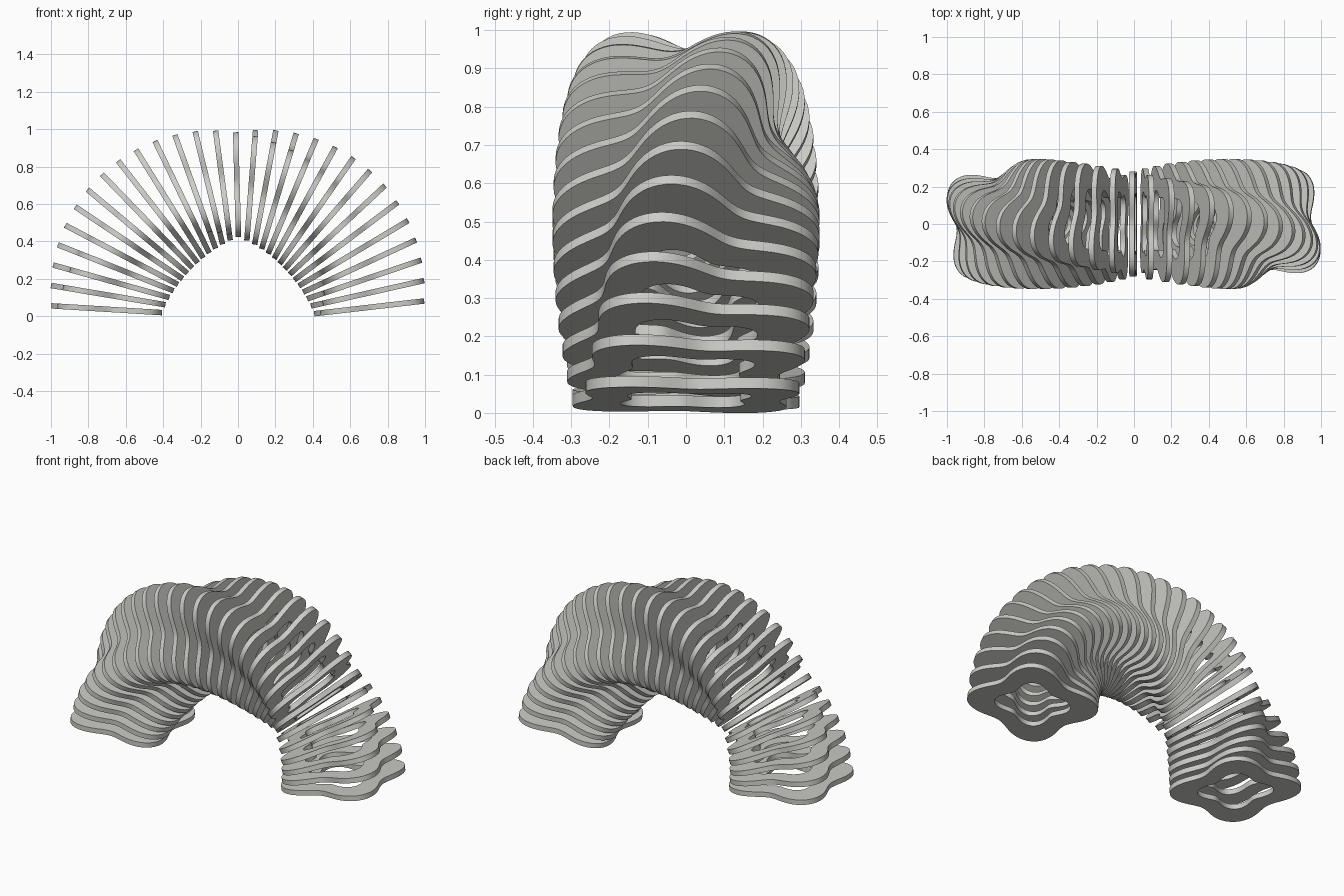
import bpy, bmesh, math
from mathutils import Matrix, Vector

if "Cube" in bpy.data.objects:
    bpy.data.objects.remove(bpy.data.objects["Cube"])

COUNT = 29          # plates along the arch
ARCH_R = 0.703      # radius of the arch centre line
THICK = 0.029       # plate thickness
SEGS = 128          # points around each outline
HOLE = 0.58         # hole size relative to the outline

mat = bpy.data.materials.new("light_grey")
mat.diffuse_color = (0.60, 0.60, 0.57, 1.0)
mat.use_nodes = True
mat.node_tree.nodes["Principled BSDF"].inputs["Base Color"].default_value = mat.diffuse_color


def outline(scale):
    """Rounded square with slightly hollow sides, corners on the diagonals."""
    pts = []
    for i in range(SEGS):
        a = 2 * math.pi * i / SEGS
        r = scale * (0.298 - 0.051 * math.cos(4 * a))
        pts.append((r * math.cos(a), r * math.sin(a)))
    return pts


# One frame-shaped plate, shared by the whole arch
bm = bmesh.new()
rings = []
for scale, z in ((1, -0.5), (1, 0.5), (HOLE, 0.5), (HOLE, -0.5)):
    rings.append([bm.verts.new((x, y, z * THICK)) for x, y in outline(scale)])
for k in range(4):
    a, b = rings[k], rings[(k + 1) % 4]
    for i in range(SEGS):
        j = (i + 1) % SEGS
        face = bm.faces.new((a[i], a[j], b[j], b[i]))
        face.smooth = True
bmesh.ops.recalc_face_normals(bm, faces=bm.faces)
for e in bm.edges:      # keep the rims crisp
    e.smooth = e.calc_face_angle(0) < math.radians(40)
mesh = bpy.data.meshes.new("frame_plate")
bm.to_mesh(mesh)
bm.free()
mesh.materials.append(mat)

# Plates fanned along the half circle, each twisted a little further
for k in range(COUNT):
    t = k / (COUNT - 1)
    pos = math.radians(3.83 + (177.0 - 3.83) * t)
    tilt = math.radians(6.6 + (176.5 - 6.6) * t)
    twist = math.radians(6 + 6 * k)
    across = Vector((0, 1, 0))
    radial = Vector((math.cos(tilt), 0, math.sin(tilt)))
    frame = Matrix((across, radial, across.cross(radial))).transposed().to_4x4()
    centre = Vector((ARCH_R * math.cos(pos), 0, ARCH_R * math.sin(pos) + 0.001))
    plate = bpy.data.objects.new(f"arch_plate_{k + 1:02d}", mesh)
    plate.matrix_world = Matrix.Translation(centre) @ frame @ Matrix.Rotation(-twist, 4, 'Z')
    bpy.context.collection.objects.link(plate)
